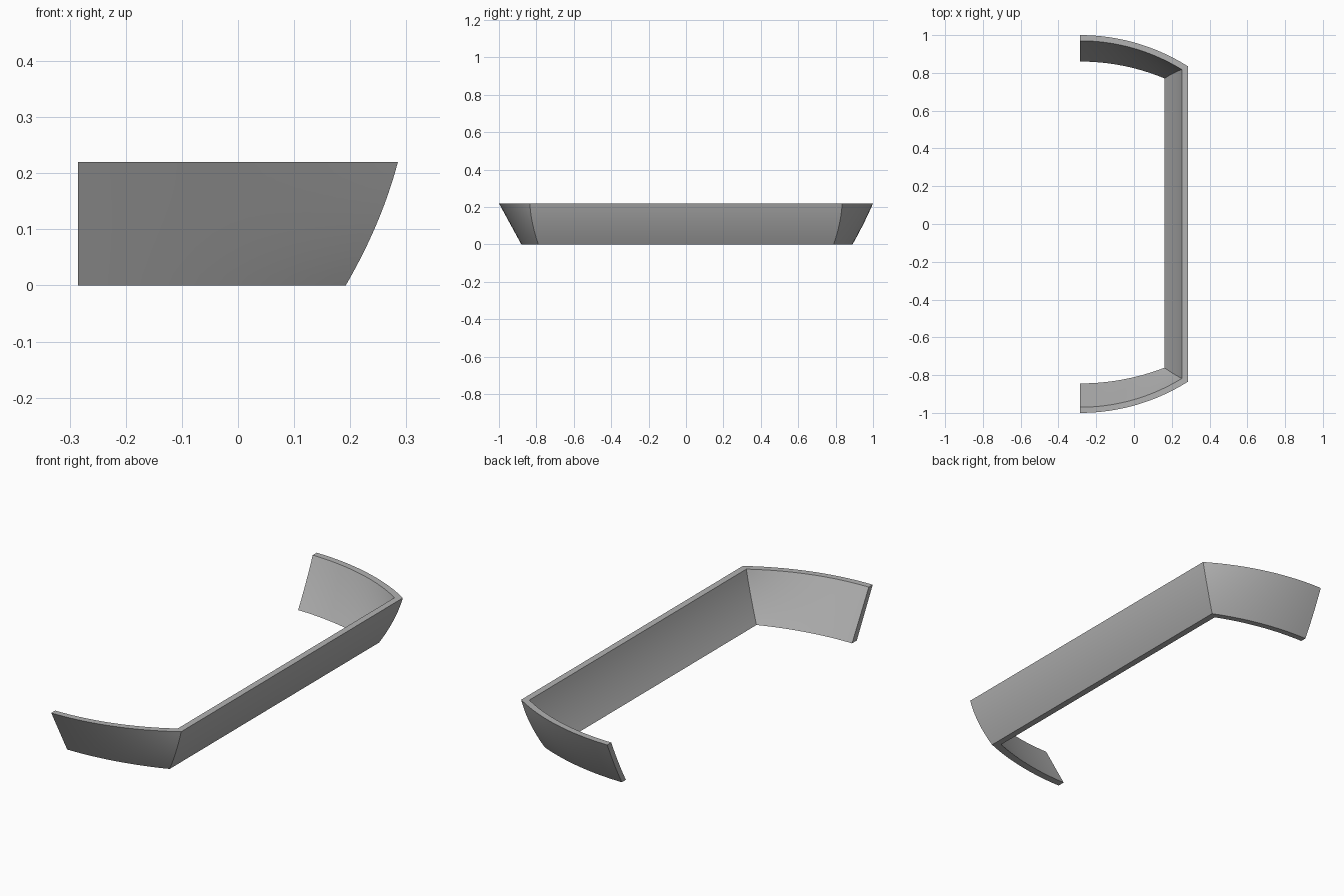
import bpy, bmesh, math

default = bpy.data.objects.get("Cube")
if default:
    bpy.data.objects.remove(default)

HEIGHT, BACK_X = 0.22, -0.285
LEVELS, ARC_STEPS = 12, 20

grey = bpy.data.materials.new("plain grey")
grey.use_nodes = True
colour = (0.45, 0.45, 0.45, 1)
grey.diffuse_color = colour
grey.node_tree.nodes["Principled BSDF"].inputs["Base Color"].default_value = colour


def rise(t, bottom, top, bulge):
    """Slanted wall profile that swells outward between its two ends."""
    return bottom + (top - bottom) * t + bulge * t * (1 - t)


def wing(t, side, inner):
    """Plan arc of one end wall, from its free end to the corner."""
    corner_x = rise(t, 0.192, 0.285, 0.035)
    corner_y = rise(t, 0.789, 0.835, 0.032)
    end_y = rise(t, 0.89, 1.0, 0.015) if side > 0 else rise(t, 0.88, 1.0, 0)
    if inner:
        corner_x -= 0.031
        corner_y -= 0.018 if side > 0 else rise(t, 0.028, 0.018, 0)
        end_y -= 0.03 if side > 0 else rise(t, 0.036, 0.03, 0)
    run, drop = corner_x - BACK_X, end_y - corner_y
    radius = (run * run + drop * drop) / (2 * drop)
    sweep = math.asin(run / radius)
    points = []
    for i in range(ARC_STEPS + 1):
        a = sweep * i / ARC_STEPS
        y = end_y - radius * (1 - math.cos(a))
        points.append((BACK_X + radius * math.sin(a), side * y, t * HEIGHT))
    return points


# Closed cross-section: up the outside, down the inside
section = [(i / LEVELS, False) for i in range(LEVELS + 1)]
section += [(t, True) for t, _ in reversed(section)]

bm = bmesh.new()
rows = []
for t, inner in section:
    path = wing(t, -1, inner) + wing(t, 1, inner)[::-1]
    rows.append([bm.verts.new(p) for p in path])

# Skin around the section, with the long wall joining the two wings
for j, row in enumerate(rows):
    above = rows[(j + 1) % len(rows)]
    for i in range(len(row) - 1):
        bm.faces.new((row[i], row[i + 1], above[i + 1], above[i]))

# Free end caps
n = len(rows)
for column in (0, -1):
    for j in range(LEVELS):
        bm.faces.new([rows[k][column] for k in (j, j + 1, n - 2 - j, n - 1 - j)])

bmesh.ops.recalc_face_normals(bm, faces=bm.faces)
mesh = bpy.data.meshes.new("curved_tray_wall")
bm.to_mesh(mesh)
bm.free()
mesh.materials.append(grey)

wall = bpy.data.objects.new("curved_tray_wall", mesh)
bpy.context.collection.objects.link(wall)
bpy.context.view_layer.objects.active = wall
wall.select_set(True)
bpy.ops.object.shade_smooth_by_angle(angle=math.radians(30))
